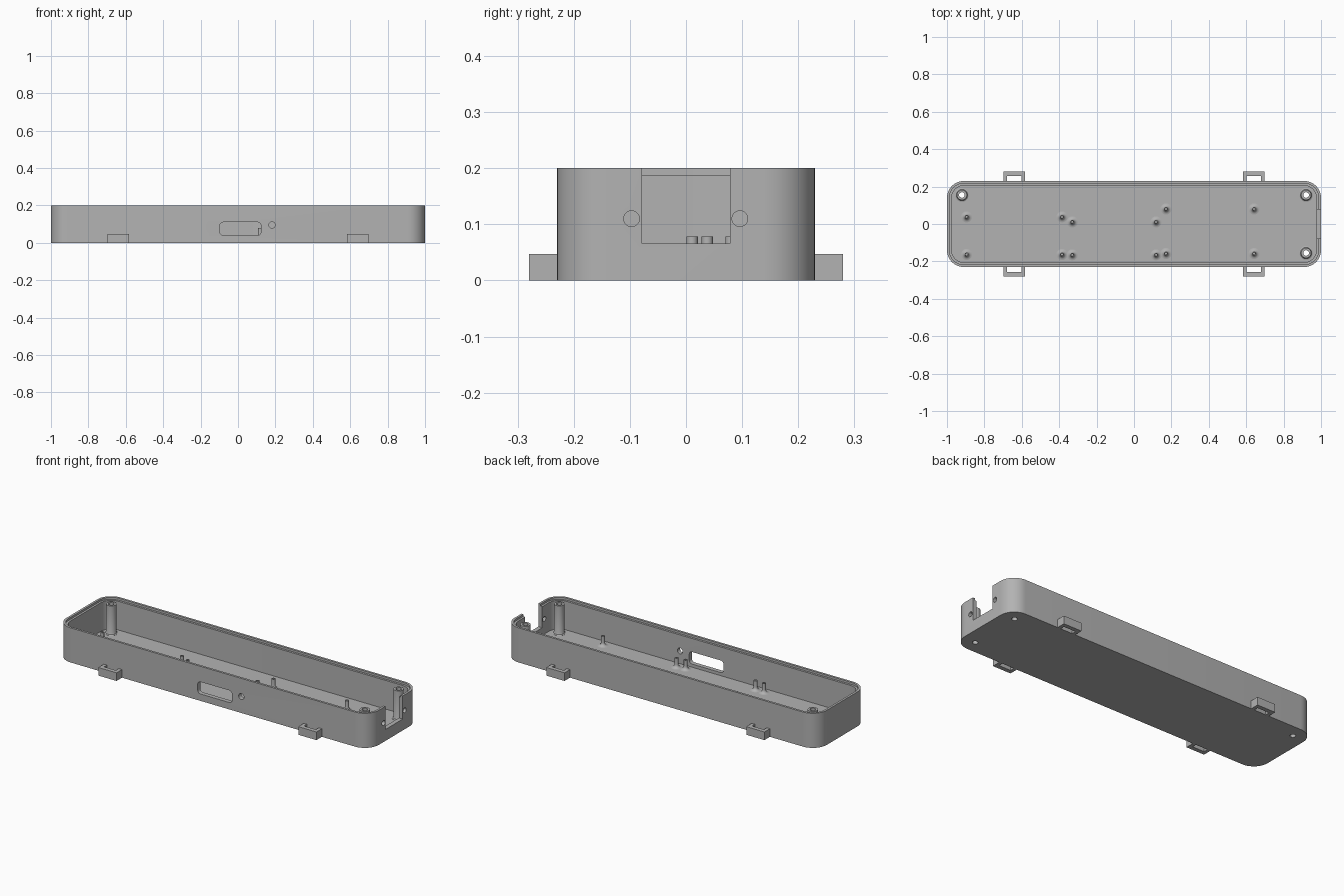
import bpy, bmesh, math
from mathutils import Vector, Matrix

cube = bpy.data.objects.get("Cube")
if cube:
    bpy.data.objects.remove(cube, do_unlink=True)

grey = bpy.data.materials.new("matte_grey")
grey.use_nodes = True
grey.diffuse_color = (0.45, 0.45, 0.45, 1)
grey.node_tree.nodes["Principled BSDF"].inputs["Base Color"].default_value = grey.diffuse_color

HALF_X, HALF_Y, HEIGHT, FLOOR, WALL = 1.0, 0.23, 0.2, 0.022, 0.025


def finish(name, bm, angle=35):
    bmesh.ops.recalc_face_normals(bm, faces=bm.faces)
    mesh = bpy.data.meshes.new(name)
    bm.to_mesh(mesh)
    bm.free()
    mesh.materials.append(grey)
    obj = bpy.data.objects.new(name, mesh)
    bpy.context.collection.objects.link(obj)
    smooth(obj, angle)
    return obj


def smooth(obj, angle=35):
    bpy.ops.object.select_all(action="DESELECT")
    obj.select_set(True)
    bpy.context.view_layer.objects.active = obj
    bpy.ops.object.shade_smooth_by_angle(angle=math.radians(angle))


def rounded_rect(hx, hy, r, n=10):
    pts = []
    corners = ((1, 1), (-1, 1), (-1, -1), (1, -1))
    for q, (sx, sy) in enumerate(corners):
        for i in range(n + 1):
            a = math.pi / 2 * (q + i / n)
            pts.append((sx * (hx - r) + r * math.cos(a), sy * (hy - r) + r * math.sin(a)))
    return pts


def bridge(bm, a, b):
    n = len(a)
    for i in range(n):
        bm.faces.new((a[i], a[(i + 1) % n], b[(i + 1) % n], b[i]))


def prism(bm, outline, depth, matrix):
    """Closed prism, its outline in local xy and centred on local z."""
    rings = [[bm.verts.new(matrix @ Vector((x, y, z))) for x, y in outline]
             for z in (-depth / 2, depth / 2)]
    bridge(bm, *rings)
    for ring in rings:
        bm.faces.new(ring)


def circle(r, n=32):
    return [(r * math.cos(math.tau * i / n), r * math.sin(math.tau * i / n)) for i in range(n)]


def lathe(name, profile, x, y, closed=False, n=28):
    bm = bmesh.new()
    rings = [[bm.verts.new((x + px, y + py, z)) for px, py in circle(r, n)] for r, z in profile]
    for a, b in zip(rings, rings[1:]):
        bridge(bm, a, b)
    if closed:
        bridge(bm, rings[-1], rings[0])
    else:
        bm.faces.new(rings[0])
        bm.faces.new(rings[-1])
    return finish(name, bm)


# Open tray: outer wall, stepped rim, inner wall and floor
bm = bmesh.new()
layers = [(0, 0), (0, HEIGHT), (0.013, HEIGHT), (0.013, HEIGHT - 0.012),
          (WALL, HEIGHT - 0.012), (WALL, FLOOR)]
rings = []
for inset, z in layers:
    outline = rounded_rect(HALF_X - inset, HALF_Y - inset, 0.09 - inset)
    rings.append([bm.verts.new((x, y, z)) for x, y in outline])
for a, b in zip(rings, rings[1:]):
    bridge(bm, a, b)
bm.faces.new(rings[0])
bm.faces.new(rings[-1])
case = finish("case_tray", bm)

# Openings in the walls and floor
screw_spots = [(-0.92, 0.155), (0.92, 0.155), (0.92, -0.155)]
along_x = Matrix.Rotation(math.pi / 2, 4, "Y")
along_y = Matrix.Rotation(math.pi / 2, 4, "X")
move = Matrix.Translation
cut = bmesh.new()
box = [(-0.05, -0.078), (0.05, -0.078), (0.05, 0.078), (-0.05, 0.078)]
prism(cut, box, 0.234, move((1, 0, 0.183)))
for y in (-0.097, 0.096):
    prism(cut, circle(0.014), 0.1, move((1, y, 0.11)) @ along_x)
prism(cut, rounded_rect(0.11, 0.035, 0.018, 6), 0.1, move((0.013, -HALF_Y, 0.075)) @ along_y)
prism(cut, circle(0.017), 0.1, move((0.182, -HALF_Y, 0.095)) @ along_y)
for x, y in screw_spots:
    prism(cut, circle(0.015, 28), 0.1, move((x, y, 0)))
cutter = finish("opening_cutter", cut)
cutter.hide_render = True

mod = case.modifiers.new("openings", "BOOLEAN")
mod.operation = "DIFFERENCE"
mod.solver = "EXACT"
mod.object = cutter
bpy.context.view_layer.objects.active = case
bpy.ops.object.modifier_move_to_index(modifier=mod.name, index=0)
bpy.ops.object.modifier_apply(modifier=mod.name)
bpy.data.objects.remove(cutter, do_unlink=True)
smooth(case)

# Tall hollow screw posts with flared feet
for i, (x, y) in enumerate(screw_spots):
    profile = [(0.015, FLOOR - 0.001), (0.036, FLOOR - 0.001), (0.036, FLOOR + 0.001),
               (0.03, FLOOR + 0.004), (0.027, FLOOR + 0.011), (0.027, 0.19), (0.015, 0.19)]
    lathe(f"screw_post_{i + 1}", profile, x, y, closed=True)

# Small board standoffs with flared feet and a pilot hole
standoff_columns = [(-0.895, 0.038, -0.163), (-0.385, 0.038, -0.163), (-0.33, 0.011, -0.165),
                    (0.118, 0.011, -0.165), (0.171, 0.08, -0.158), (0.642, 0.08, -0.158)]
flare = 0.02
for i, (x, *ys) in enumerate(standoff_columns):
    for side, y in zip(("back", "front"), ys):
        profile = [(0.01 + flare, FLOOR - 0.001)]
        for k in range(6):
            a = math.pi / 2 * k / 5
            profile.append((0.01 + flare * (1 - math.sin(a)), FLOOR + flare * (1 - math.cos(a))))
        profile += [(0.01, 0.078), (0.005, 0.078), (0.005, 0.04)]
        lathe(f"standoff_{side}_{i + 1}", profile, x, y, n=20)

# Strap loops on the long sides
for side, sy in (("front", -1), ("back", 1)):
    for end, cx in (("right", -0.64), ("left", 0.64)):
        bm = bmesh.new()
        u_shape = [(-0.058, -0.002), (-0.058, 0.05), (0.058, 0.05), (0.058, -0.002),
                   (0.038, -0.002), (0.038, 0.026), (-0.038, 0.026), (-0.038, -0.002)]
        outline = [(cx + x, sy * (HALF_Y + y)) for x, y in u_shape]
        prism(bm, outline, 0.047, move((0, 0, 0.0235)))
        finish(f"strap_loop_{side}_{end}", bm)
